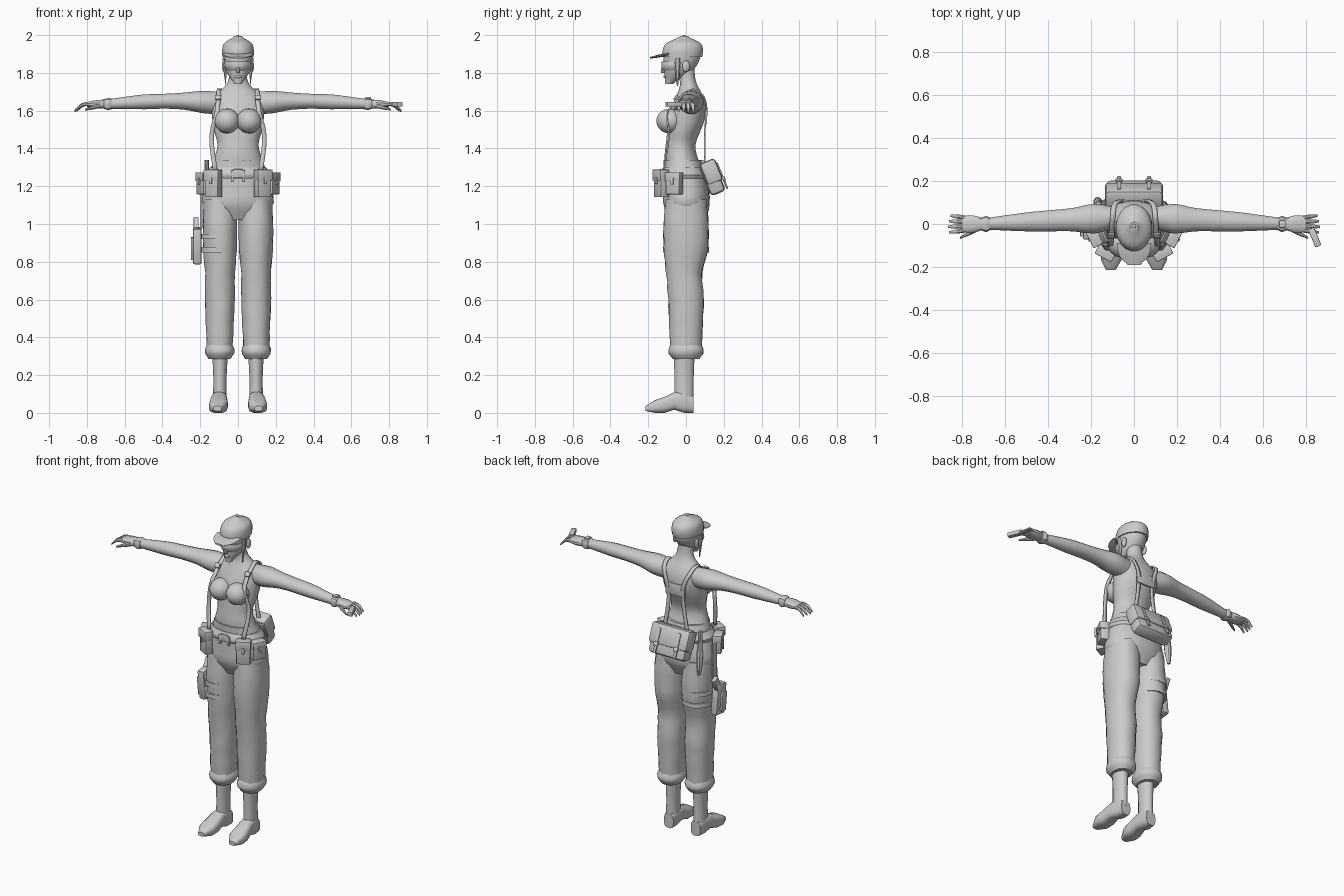
import bpy, bmesh, math, random
from mathutils import Vector, Matrix

random.seed(4)
if "Cube" in bpy.data.objects:
    bpy.data.objects.remove(bpy.data.objects["Cube"])

TONE = (.6, .6, .6, 1)
grey = bpy.data.materials.new("plain_grey")
grey.use_nodes = True
grey.diffuse_color = TONE
grey.node_tree.nodes["Principled BSDF"].inputs["Base Color"].default_value = TONE
SIDES = {"left": 1, "right": -1}


def finish(name, bm):
    """Turn a bmesh into a named, shaded object."""
    bmesh.ops.recalc_face_normals(bm, faces=bm.faces)
    mesh = bpy.data.meshes.new(name)
    bm.to_mesh(mesh)
    bm.free()
    mesh.materials.append(grey)
    obj = bpy.data.objects.new(name, mesh)
    bpy.context.collection.objects.link(obj)
    bpy.ops.object.select_all(action='DESELECT')
    obj.select_set(True)
    bpy.context.view_layer.objects.active = obj
    bpy.ops.object.shade_smooth_by_angle(angle=math.radians(35))
    return obj


def spline(knots, t):
    """Smooth value at t (0 to 1) through evenly spaced numbers or vectors."""
    last = len(knots) - 1
    if last == 0:
        return knots[0]
    i = min(int(t * last), last - 1)
    u = t * last - i
    before, a, b, after = (knots[min(max(i + k, 0), last)] for k in (-1, 0, 1, 2))
    bend = (b - before) * (1 - u) - (after - a) * u
    return a + (b - a) * u * u * (3 - 2 * u) + bend * (u * (1 - u) / 2)


def superellipse(radius, unit, power):
    return radius * math.copysign(abs(unit) ** (2 / power), unit)


def sweep(name, start, end, wide, deep, sway=(0,), axis='z', sides=16, power=2, steps=12, side=1, folds=0):
    """Skin a tube whose two radii and sideways sway follow smooth profiles."""
    bm = bmesh.new()
    start, end = Vector(start), Vector(end)
    sway_dir = Vector((0, 1, 0)) if axis == 'z' else Vector((0, 0, 1))
    rings = []
    for step in range(steps + 1):
        t = step / steps
        centre = start.lerp(end, t) + sway_dir * spline(sway, t)
        ring = []
        for i in range(sides):
            angle = math.tau * (i + .5) / sides
            crease = 1 + random.uniform(-folds, folds)
            a = superellipse(spline(wide, t) * crease, math.cos(angle), power)
            b = superellipse(spline(deep, t) * crease, math.sin(angle), power)
            point = centre + Vector({'x': (0, a, b), 'y': (a, 0, b), 'z': (a, b, 0)}[axis])
            point.x *= side
            ring.append(bm.verts.new(point))
        rings.append(ring)
    for low, high in zip(rings, rings[1:]):
        for i in range(sides):
            j = (i + 1) % sides
            bm.faces.new((low[i], low[j], high[j], high[i]))
    bm.faces.new(rings[0])
    bm.faces.new(rings[-1])
    return finish(name, bm)


def box(name, centre, size, turn=Matrix(), bevel=.004):
    bm = bmesh.new()
    bmesh.ops.create_cube(bm, size=1)
    bmesh.ops.scale(bm, vec=size, verts=bm.verts)
    bmesh.ops.bevel(bm, geom=bm.edges[:], offset=bevel, segments=2, affect='EDGES', profile=.5)
    bm.transform(Matrix.Translation(centre) @ turn)
    return finish(name, bm)


def ball(name, centre, radii):
    bm = bmesh.new()
    bmesh.ops.create_uvsphere(bm, u_segments=14, v_segments=10, radius=1)
    bm.transform(Matrix.Translation(centre) @ Matrix.Diagonal((*radii, 1)))
    return finish(name, bm)


def strap(name, points, width, side, steps=28):
    """Flat band following a smooth path."""
    bm = bmesh.new()
    knots = [Vector(p) for p in points]
    half = Vector((width / 2, 0, 0))
    rows = []
    for step in range(steps + 1):
        point = spline(knots, step / steps)
        point.x *= side
        rows.append([bm.verts.new(point - half), bm.verts.new(point + half)])
    for (a, b), (c, d) in zip(rows, rows[1:]):
        bm.faces.new((a, b, d, c))
    thick = finish(name, bm).modifiers.new("thickness", 'SOLIDIFY')
    thick.thickness = .008
    thick.offset = 0


# Torso, head and cap
sweep("torso", (0, 0, 1.26), (0, 0, 1.82), [.15, .13, .11, .13, .14, .14, .06, .045],
      [.1, .09, .08, .09, .1, .08, .045, .045], sway=[-.01, -.03, 0, .02, 0], sides=20, steps=21)
sweep("head", (0, 0, 1.74), (0, 0, 1.92), [.02, .06, .075, .08], [.02, .07, .095, .1],
      sway=[-.09, -.045, -.025, -.02])
sweep("cap", (0, -.02, 1.885), (0, -.01, 1.995), [.084, .085, .072, .02], [.107, .108, .09, .02], sides=20)
ball("cap_button", (0, -.01, 1.995), (.01, .01, .005))
sweep("cap_brim", (0, -.09, 1.9), (0, -.19, 1.88), [.082, .077, .064, .03], [.008, .008, .005],
      axis='y', steps=8)
sweep("glasses", (0, -.05, 1.81), (0, -.05, 1.86), [.06, .07, .074, .07], [.07, .08, .082, .08], steps=6)
sweep("nose", (0, -.12, 1.83), (0, -.122, 1.8), [.007, .013, .01], [.01, .014, .01], sides=8, steps=4)
ball("lips", (0, -.11, 1.78), (.02, .01, .008))

for label, s in SIDES.items():
    ball(label + "_bust", (s * .058, -.085, 1.545), (.068, .072, .066))
    ball(label + "_ear", (s * .075, 0, 1.835), (.01, .02, .03))
    sweep(label + "_hair_lock", (.074, -.045, 1.88), (.064, -.045, 1.73), [.01, .008, .002],
          [.016, .012, .003], sides=6, steps=5, side=s)

    # Arm, glove and curled fingers
    sweep(label + "_arm", (.08, .03, 1.64), (.7, 0, 1.635), [.05, .07, .055, .05, .045, .036, .027],
          [.06, .06, .046, .04, .04, .033, .026], sway=[0, .012, .01, 0], axis='x', steps=18, side=s)
    sweep(label + "_glove_cuff", (.67, 0, 1.635), (.71, 0, 1.635), [.03, .037, .036, .03],
          [.028, .032, .03, .026], axis='x', sides=12, power=3, steps=6, side=s)
    sweep(label + "_palm", (.7, 0, 1.635), (.8, 0, 1.632), [.027, .038, .042, .036],
          [.024, .024, .02, .014], axis='x', sides=12, power=2.5, steps=6, side=s)
    for i, finger in enumerate(("index", "middle", "ring", "little")):
        y = .02 * i - .03
        reach = .08 - .006 * abs(i - 1)
        sweep(f"{label}_{finger}_finger", (.785, y, 1.634), (.785 + reach, y * 1.3, 1.634),
              [.011, .011, .01, .006], [.011, .011, .01, .006], sway=[0, 0, -.01, -.035],
              axis='x', sides=8, steps=6, side=s)
    sweep(label + "_thumb", (.72, -.02, 1.63), (.81, -.065, 1.605), [.012, .012, .01, .005],
          [.014, .013, .01, .005], axis='x', sides=8, steps=6, side=s)

    # Trouser leg and boot
    sweep(label + "_trouser_leg", (.094, 0, 1.13), (.097, 0, .35), [.088, .092, .09, .08, .08, .075, .07],
          [.11, .12, .118, .096, .096, .09, .085], sway=[0, 0, 0, -.01, 0, 0, 0],
          power=2.2, steps=18, side=s, folds=.03)
    sweep(label + "_trouser_cuff", (.097, 0, .37), (.097, 0, .285), [.064, .077, .077, .058],
          [.08, .092, .092, .07], power=2.2, steps=6, side=s, folds=.02)
    sweep(label + "_boot_shaft", (.095, -.01, .33), (.096, -.01, .06), [.043, .036, .037],
          [.057, .052, .052], steps=6, side=s)
    tops = [.09, .115, .11, .085, .068, .036]
    soles = [0, 0, .016, 0, 0, .01]
    sweep(label + "_boot_foot", (.094, .04, 0), (.108, -.215, 0), [.033, .04, .042, .049, .05, .022],
          [(t - b) / 2 for t, b in zip(tops, soles)], sway=[(t + b) / 2 for t, b in zip(tops, soles)],
          axis='y', power=3, steps=5, side=s)

    # Two splayed belt pouches per side, with flap and tab
    for part, x, y, yaw, width, height in (("front", .13, -.13, .5, .08, .145),
                                           ("side", .18, -.06, 1.1, .08, .115)):
        turn = Matrix.Rotation(s * yaw, 4, 'Z')
        place = Matrix.Translation((s * x, y, 1.215)) @ turn
        name = f"{label}_{part}_pouch"
        box(name, place.translation, (width, .05, height), turn)
        box(name + "_flap", place @ Vector((0, -.008, height * .3)), (width + .008, .046, height * .4), turn)
        box(name + "_tab", place @ Vector((0, -.032, height * .1)), (.016, .01, .035), turn, bevel=.002)
    box(label + "_belt_clip", (s * .03, -.138, 1.255), (.014, .012, .06))

    # Shoulder harness from front belt over the shoulder to the rear belt
    strap(label + "_harness_strap", [(.12, -.12, 1.28), (.14, -.09, 1.46), (.11, -.095, 1.6), (.1, .02, 1.71),
                                     (.09, .09, 1.68), (.06, .11, 1.6), (.05, .1, 1.5), (.08, .1, 1.3)], .024, s)
    box(label + "_strap_buckle", (s * .106, -.055, 1.67), (.034, .012, .03), Matrix.Rotation(-.7, 4, 'X'))

box("harness_back_panel", (0, .106, 1.565), (.135, .012, .075))
box("wrist_watch", (.69, 0, 1.667), (.03, .035, .012))
box("hand_device", (.84, -.062, 1.634), (.03, .09, .026), Matrix.Rotation(.4, 4, 'Z'))

# Trouser hips and belt
sweep("trouser_hips", (0, 0, 1.34), (0, 0, 1.02), [.13, .16, .18, .187, .12], [.1, .11, .12, .12, .08],
      sway=[-.02, -.01, 0, 0, 0], sides=20, power=2.2, steps=10, folds=.015)
sweep("belt", (0, -.012, 1.24), (0, -.015, 1.3), [.168, .176, .165, .152], [.117, .125, .118, .108],
      sides=20, power=2.2, steps=6)
box("belt_buckle", (0, -.137, 1.268), (.05, .012, .045))

# Rear bag, leaning out at the bottom
lean = Matrix.Rotation(.39, 4, 'X')
bag = Matrix.Translation((0, .138, 1.245)) @ lean
box("rear_bag", bag.translation, (.255, .085, .18), lean, bevel=.022)
box("rear_bag_flap", bag @ Vector((0, .008, .03)), (.27, .088, .125), lean, bevel=.018)
for label, s in SIDES.items():
    box(label + "_bag_strap", bag @ Vector((s * .07, .053, -.01)), (.02, .01, .15), lean)
    box(label + "_bag_buckle", bag @ Vector((s * .07, .057, -.03)), (.032, .012, .026), lean)

# Thigh holster with sidearm, and knife sheath
tilt = Matrix.Rotation(.12, 4, 'X')
box("holster", (-.215, -.02, .885), (.046, .085, .19), tilt, bevel=.01)
box("holster_pocket", (-.235, -.03, .87), (.03, .045, .12), tilt)
box("sidearm_grip", (-.222, .012, .99), (.026, .042, .085), Matrix.Rotation(-.45, 4, 'X'))
box("holster_hanger", (-.193, -.01, 1.1), (.01, .04, .25))
for part, z in {"upper": .92, "lower": .85}.items():
    sweep(part + "_leg_strap", (.103, 0, z), (.103, 0, z + .028), [.096], [.123], power=2.2, steps=1, side=-1)
sweep("knife_sheath", (-.17, .11, 1.07), (-.165, .09, 1.34), [.008, .019, .02, .013, .013],
      [.012, .021, .022, .014, .014], sides=10, steps=8)
